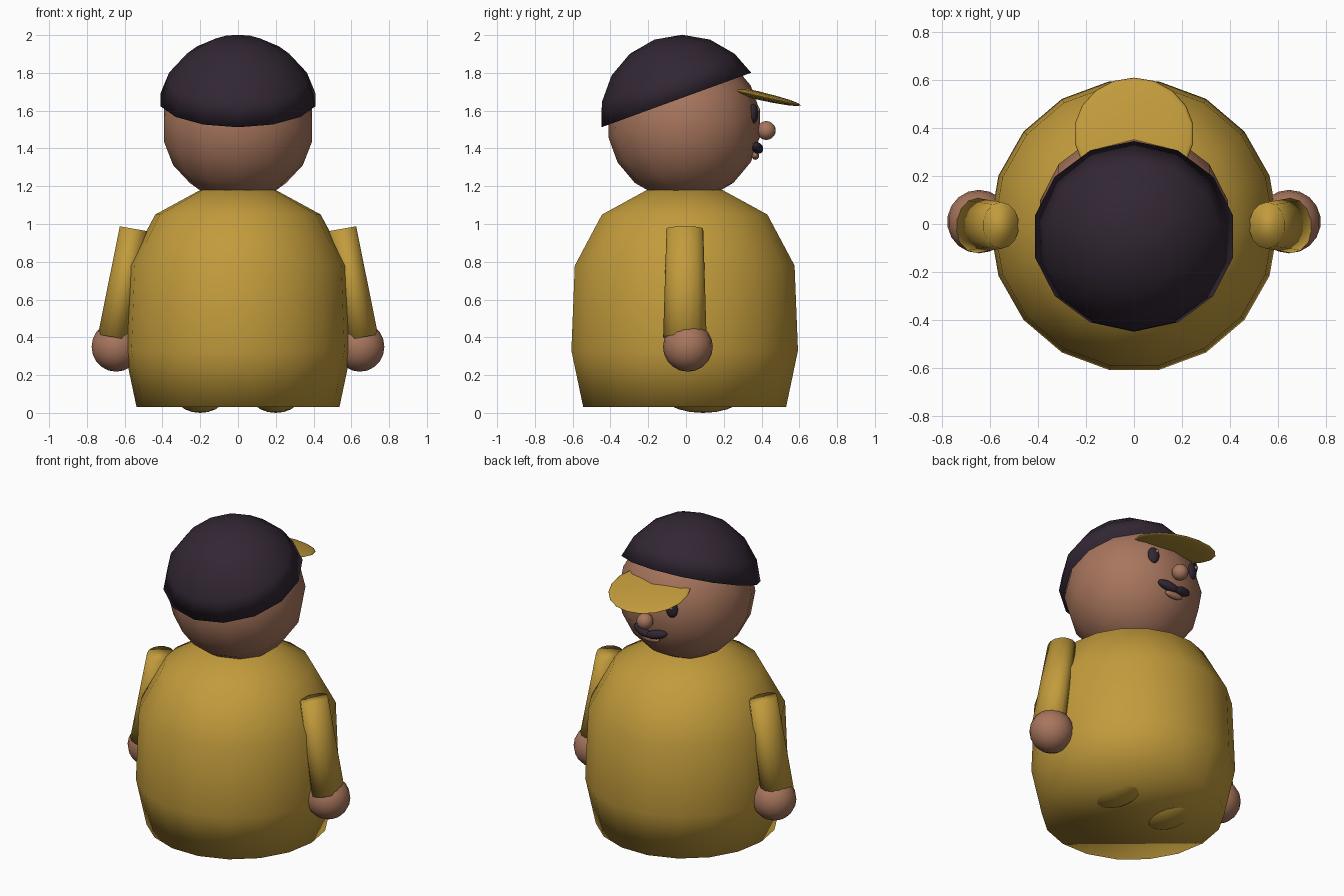
import bpy, bmesh, math
from math import sin, cos, pi, radians
from mathutils import Matrix, Vector

cube = bpy.data.objects.get("Cube")
if cube:
    bpy.data.objects.remove(cube, do_unlink=True)


def material(name, rgb):
    m = bpy.data.materials.new(name)
    m.use_nodes = True
    m.diffuse_color = (*rgb, 1)
    bsdf = next(n for n in m.node_tree.nodes if n.type == 'BSDF_PRINCIPLED')
    bsdf.inputs["Base Color"].default_value = (*rgb, 1)
    return m


YELLOW = material("mustard yellow", (0.54, 0.33, 0.045))
SKIN = material("warm skin", (0.39, 0.18, 0.11))
DARK = material("dark plum", (0.032, 0.02, 0.034))


def lathe(name, profile, mat, segments, loc, scale=(1, 1, 1), rot=(0, 0, 0), start=-90):
    """Turn a (radius, height) profile, listed bottom to top, around z."""
    bm = bmesh.new()
    rings = []
    for r, z in profile:
        if r < 1e-5:
            rings.append([bm.verts.new((0, 0, z))])
            continue
        angles = [radians(start) + 2 * pi * i / segments for i in range(segments)]
        rings.append([bm.verts.new((r * cos(a), r * sin(a), z)) for a in angles])
    for low, high in zip(rings, rings[1:]):
        for i in range(segments):
            j = (i + 1) % segments
            if len(low) == 1:
                bm.faces.new((low[0], high[j], high[i]))
            elif len(high) == 1:
                bm.faces.new((low[i], low[j], high[0]))
            else:
                bm.faces.new((low[i], low[j], high[j], high[i]))
    if len(rings[0]) > 1:
        bm.faces.new(rings[0][::-1])
    if len(rings[-1]) > 1:
        bm.faces.new(rings[-1])
    for f in bm.faces:
        f.smooth = True
    bmesh.ops.recalc_face_normals(bm, faces=bm.faces)
    mesh = bpy.data.meshes.new(name)
    bm.to_mesh(mesh)
    bm.free()
    mesh.materials.append(mat)
    ob = bpy.data.objects.new(name, mesh)
    ob.location, ob.scale = loc, scale
    ob.rotation_euler = [radians(a) for a in rot]
    bpy.context.collection.objects.link(ob)
    return ob


def arc(rings, lowest=-90):
    """Unit sphere profile from a lowest latitude up to the pole."""
    lats = [-90 + 180 * i / rings for i in range(rings + 1)]
    lats = [lowest] + [a for a in lats if a > lowest + 1]
    return [(cos(radians(a)), sin(radians(a))) for a in lats]


def ball(name, mat, loc, scale, rot=(0, 0, 0), segments=18, rings=10):
    return lathe(name, arc(rings), mat, segments, loc, scale, rot)


# Body and head
lathe("body", [(0.537, 0.03), (0.6, 0.33), (0.582, 0.78), (0.438, 1.05), (0.2, 1.18)],
      YELLOW, 18, (0, -0.007, 0), (1, 1.015, 1), start=0)
ball("head", SKIN, (0, -0.01, 1.53), (0.407,) * 3, (20, 0, 0), 14, 9)

# Cap: tilted dome with a rim, and a thin peak
lathe("cap", arc(9, 12.3), DARK, 14, (0, -0.02, 1.57), (0.432,) * 3, (20, 0, 0))
ball("cap_peak", YELLOW, (0, 0.375, 1.682), (0.25, 0.24, 0.022), (-13, 0, 0), 18, 8)

# Face centre
ball("nose", SKIN, (0, 0.425, 1.495), (0.05,) * 3)
ball("lower_lip", SKIN, (0, 0.367, 1.362), (0.065, 0.02, 0.022))

# Paired parts
for side, label in ((1, "left"), (-1, "right")):
    ball(label + "_eye", DARK, (side * 0.15, 0.358, 1.585), (0.036, 0.022, 0.052),
         (0, 0, -side * 22))
    ball(label + "_eye_glint", SKIN, (side * 0.15 - 0.01, 0.382, 1.605), (0.011,) * 3,
         segments=10, rings=6)
    ball(label + "_moustache", DARK, (side * 0.052, 0.378, 1.403), (0.07, 0.028, 0.028),
         (0, -side * 12, -side * 12))
    ball(label + "_foot", YELLOW, (side * 0.2, 0.09, 0.1), (0.14, 0.22, 0.1))
    ball(label + "_hand", SKIN, (side * 0.645, 0.01, 0.35), (0.132,) * 3)

    # Sleeve runs from the hand up to a flat shoulder end
    wrist, shoulder = Vector((side * 0.655, -0.006, 0.4)), Vector((side * 0.553, -0.006, 0.975))
    span = shoulder - wrist
    tilt = math.degrees(math.atan2(span.x, span.z))
    lathe(label + "_arm", [(0.115, 0), (0.106, span.length / 2), (0.097, span.length)],
          YELLOW, 14, wrist, (0.78, 1, 1), (0, tilt, 0))
